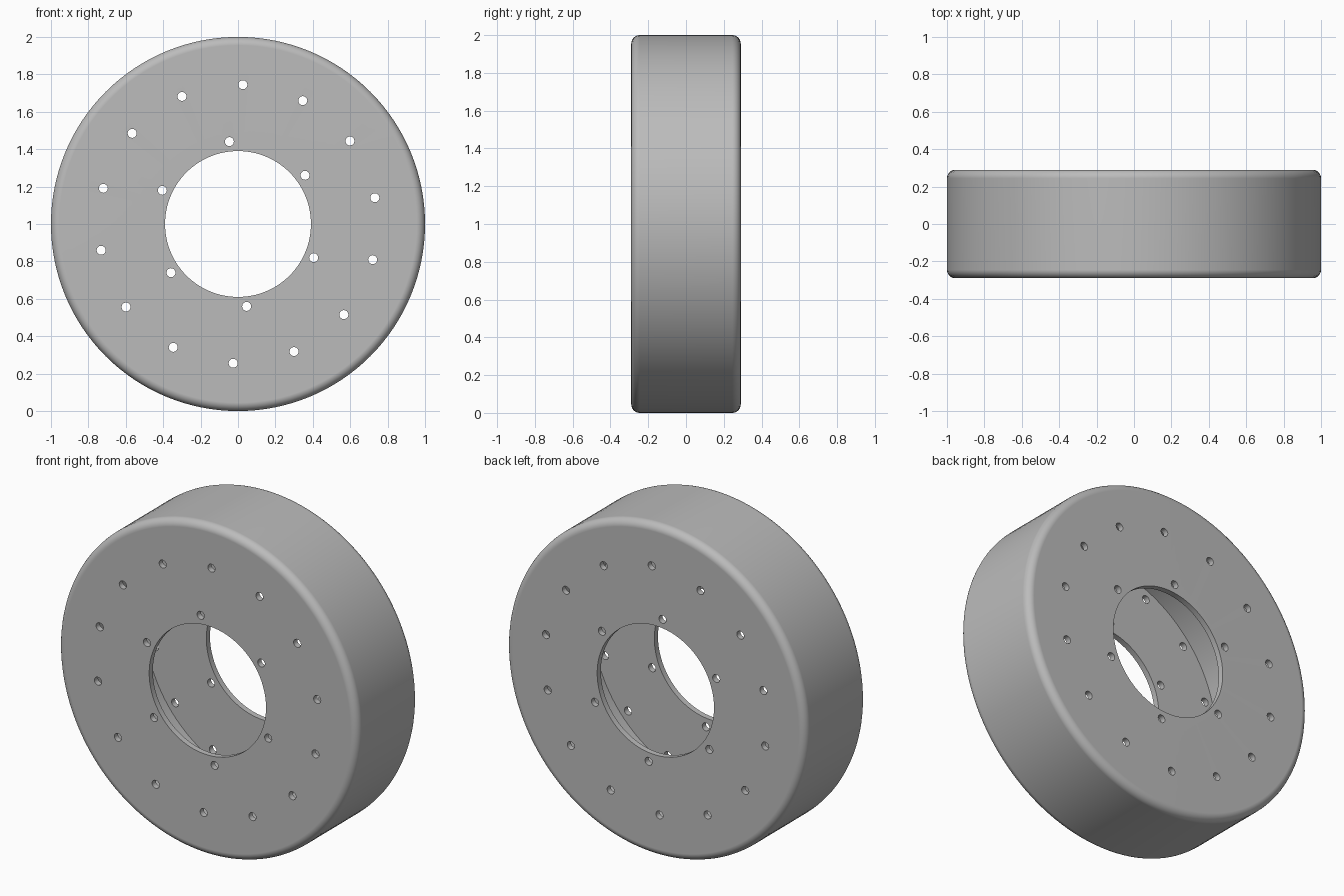
import bpy, bmesh
from math import radians, sin, cos, pi
from mathutils import Vector, Matrix

cube = bpy.data.objects.get("Cube")
if cube:
    bpy.data.objects.remove(cube)

HALF, OUTER, BORE, CAVITY = 0.29, 1.0, 0.39, 0.8
PLATE, FILLET, HOLE = 0.035, 0.045, 0.024
CENTRE = Vector((0, 0, 1))


def add_object(name, bm):
    mesh = bpy.data.meshes.new(name)
    bm.to_mesh(mesh)
    bm.free()
    ob = bpy.data.objects.new(name, mesh)
    bpy.context.collection.objects.link(ob)
    return ob


# Plain grey metal
grey = bpy.data.materials.new("grey_metal")
colour = (0.5, 0.5, 0.5, 1)
grey.diffuse_color = colour
grey.use_nodes = True
grey.node_tree.nodes["Principled BSDF"].inputs["Base Color"].default_value = colour

# Half of the hollow section as (radius, y), with a rounded outer corner
arc = [(OUTER - FILLET + FILLET * cos(a), HALF - FILLET + FILLET * sin(a))
       for a in (i * pi / 12 for i in range(7))]
half = arc + [(BORE, HALF), (BORE, HALF - PLATE), (CAVITY, HALF - PLATE)]
section = half + [(r, -y) for r, y in reversed(half)]

# Housing: the section turned around the y axis
bm = bmesh.new()
verts = [bm.verts.new((r, y, 1)) for r, y in section]
edges = [bm.edges.new((verts[i - 1], verts[i])) for i in range(len(verts))]
bmesh.ops.spin(bm, geom=verts + edges, cent=CENTRE, axis=(0, 1, 0),
               angle=2 * pi, steps=128, use_merge=True)
bmesh.ops.remove_doubles(bm, verts=bm.verts, dist=1e-5)
bmesh.ops.recalc_face_normals(bm, faces=bm.faces)
housing = add_object("hollow_ring_housing", bm)
housing.data.materials.append(grey)

# Bolt holes through both plates: (count, circle radius, start angle)
bm = bmesh.new()
for count, radius, start in ((14, 0.745, 88), (6, 0.443, 96)):
    for i in range(count):
        a = radians(start) + 2 * pi * i / count
        place = (Matrix.Translation(CENTRE + Vector((radius * cos(a), 0, radius * sin(a))))
                 @ Matrix.Rotation(pi / 2, 4, 'X'))
        bmesh.ops.create_cone(bm, cap_ends=True, segments=24, radius1=HOLE,
                              radius2=HOLE, depth=1, matrix=place)
cutter = add_object("bolt_hole_cutter", bm)

cut = housing.modifiers.new("bolt_holes", 'BOOLEAN')
cut.operation = 'DIFFERENCE'
cut.solver = 'EXACT'
cut.object = cutter

bpy.ops.object.select_all(action='DESELECT')
housing.select_set(True)
bpy.context.view_layer.objects.active = housing
bpy.ops.object.modifier_apply(modifier=cut.name)
bpy.data.objects.remove(cutter)

# Soft rounded rim, crisp bore and holes, flat plates
bpy.ops.object.shade_smooth_by_angle(angle=radians(35))
weighted = housing.modifiers.new("flat_plate_normals", 'WEIGHTED_NORMAL')
weighted.keep_sharp = True
